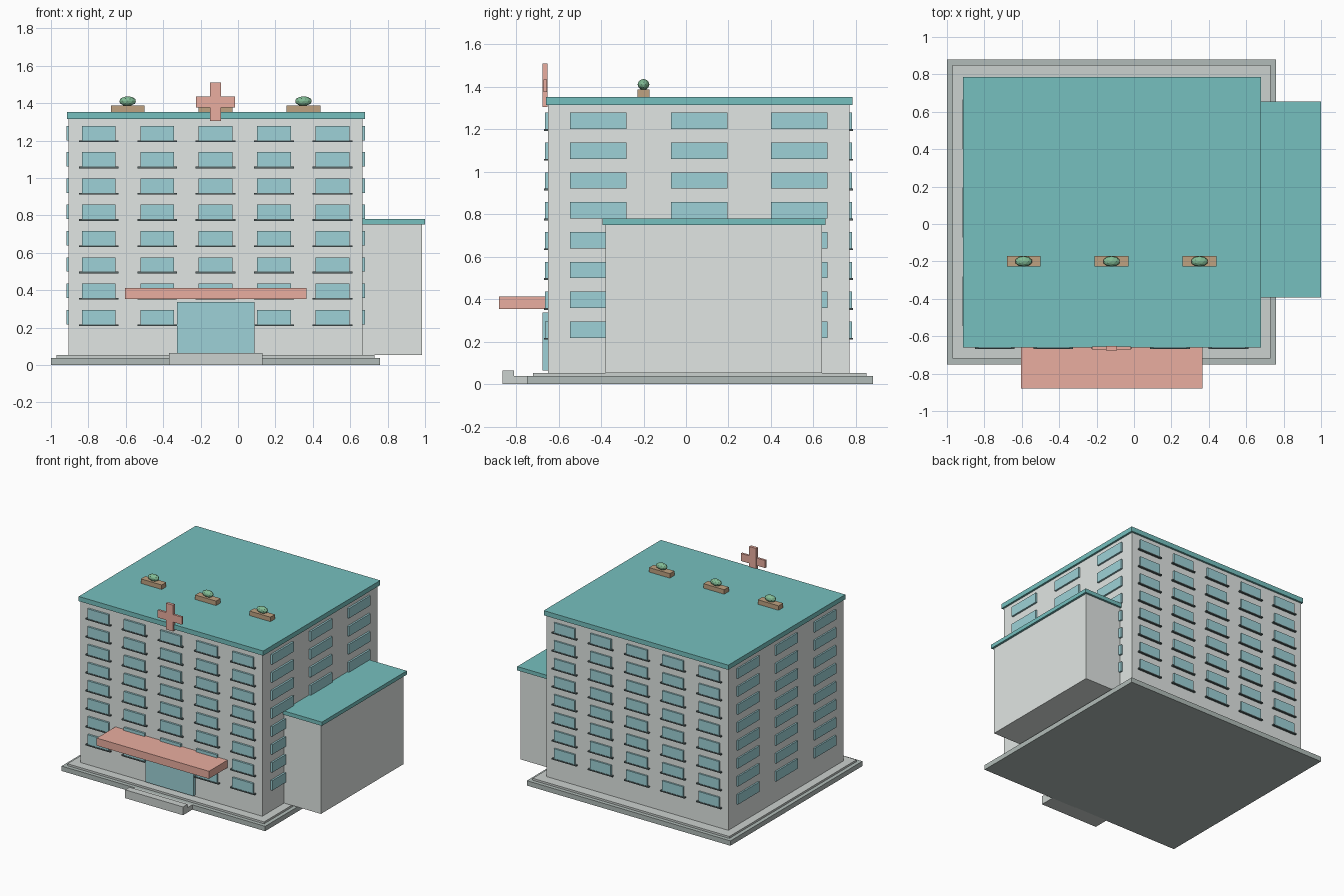
import bpy, bmesh
from mathutils import Matrix, Vector

if "Cube" in bpy.data.objects:
    bpy.data.objects.remove(bpy.data.objects["Cube"])

mats = {}
COLOURS = {
    "wall": (0.75, 0.79, 0.77), "teal": (0.18, 0.53, 0.52), "glass": (0.34, 0.64, 0.68),
    "dark": (0.10, 0.14, 0.14), "red": (0.82, 0.42, 0.35), "brown": (0.52, 0.36, 0.22),
    "green": (0.22, 0.50, 0.30), "stone": (0.44, 0.50, 0.48), "pale_stone": (0.60, 0.64, 0.62),
}
for key, c in COLOURS.items():
    mats[key] = bpy.data.materials.new(key)
    mats[key].diffuse_color = (*c, 1)


def finish(name, bm, mat):
    me = bpy.data.meshes.new(name)
    bm.to_mesh(me)
    bm.free()
    me.materials.append(mats[mat])
    ob = bpy.data.objects.new(name, me)
    bpy.context.collection.objects.link(ob)
    return ob


def boxes(name, mat, *bounds):
    """One object from boxes given as (x0, x1, y0, y1, z0, z1)."""
    bm = bmesh.new()
    for x0, x1, y0, y1, z0, z1 in bounds:
        mid = Vector((x0 + x1, y0 + y1, z0 + z1)) / 2
        m = Matrix.Translation(mid) @ Matrix.Diagonal((x1 - x0, y1 - y0, z1 - z0, 1))
        bmesh.ops.create_cube(bm, size=1, matrix=m)
    return finish(name, bm, mat)


# Base slabs and entrance step
boxes("plinth", "stone", (-1, 0.76, -0.75, 0.88, 0, 0.038))
boxes("upper_plinth", "pale_stone", (-0.97, 0.73, -0.72, 0.85, 0.038, 0.053))
boxes("entrance_step", "pale_stone",
      (-0.37, 0.13, -0.865, -0.745, 0, 0.038), (-0.37, 0.13, -0.865, -0.81, 0.038, 0.065))

# Main block and side wing with their roofs
boxes("main_walls", "wall", (-0.905, 0.665, -0.65, 0.77, 0.053, 1.315))
boxes("main_roof", "teal", (-0.915, 0.68, -0.66, 0.785, 1.315, 1.352))
boxes("wing_walls", "wall", (0.66, 0.983, -0.38, 0.64, 0.053, 0.75))
boxes("wing_roof", "teal", (0.66, 1.0, -0.393, 0.656, 0.75, 0.78))

# Windows and sills, eight floors
rows = [0.218 + 0.1405 * i for i in range(8)]
cols = [-0.745 + 0.3125 * i for i in range(5)]
side_cols = [-0.413, 0.062, 0.533]
H = 0.077
for face, y0, y1 in (("front", -0.665, -0.64), ("back", 0.76, 0.783)):
    spots = [(x, z) for z in rows for x in cols
             if not (face == "front" and z == rows[0] and x == cols[2])]
    boxes(face + "_windows", "glass",
          *[(x - 0.09, x + 0.09, y0, y1, z, z + H) for x, z in spots])
    boxes(face + "_sills", "dark",
          *[(x - 0.106, x + 0.106, y0 - 0.004, y1 + 0.004, z - 0.009, z) for x, z in spots])
for face, x0, x1 in (("left", -0.917, -0.895), ("right", 0.655, 0.679)):
    boxes(face + "_windows", "glass",
          *[(x0, x1, y - 0.133, y + 0.133, z, z + H) for z in rows for y in side_cols])

# Entrance door and canopy
boxes("entrance_door", "glass", (-0.327, 0.087, -0.675, -0.64, 0.065, 0.337))
boxes("entrance_canopy", "red", (-0.605, 0.365, -0.88, -0.64, 0.353, 0.412))

# Cross on the roof edge
boxes("roof_cross", "red", (-0.15, -0.09, -0.675, -0.652, 1.305, 1.51),
      (-0.225, -0.015, -0.672, -0.655, 1.376, 1.435))

# Roof planters with shrubs
for i, x in enumerate((-0.59, -0.12, 0.35)):
    boxes(f"planter_{i}", "brown", (x - 0.09, x + 0.09, -0.228, -0.172, 1.35, 1.387))
    bm = bmesh.new()
    m = Matrix.Translation((x, -0.2, 1.411)) @ Matrix.Diagonal((0.046, 0.028, 0.026, 1))
    bmesh.ops.create_icosphere(bm, subdivisions=2, radius=1, matrix=m)
    finish(f"shrub_{i}", bm, "green")

for m in bpy.data.materials:
    if m.users and not m.is_grease_pencil:
        m.use_nodes = True
        m.node_tree.nodes["Principled BSDF"].inputs["Base Color"].default_value = m.diffuse_color
